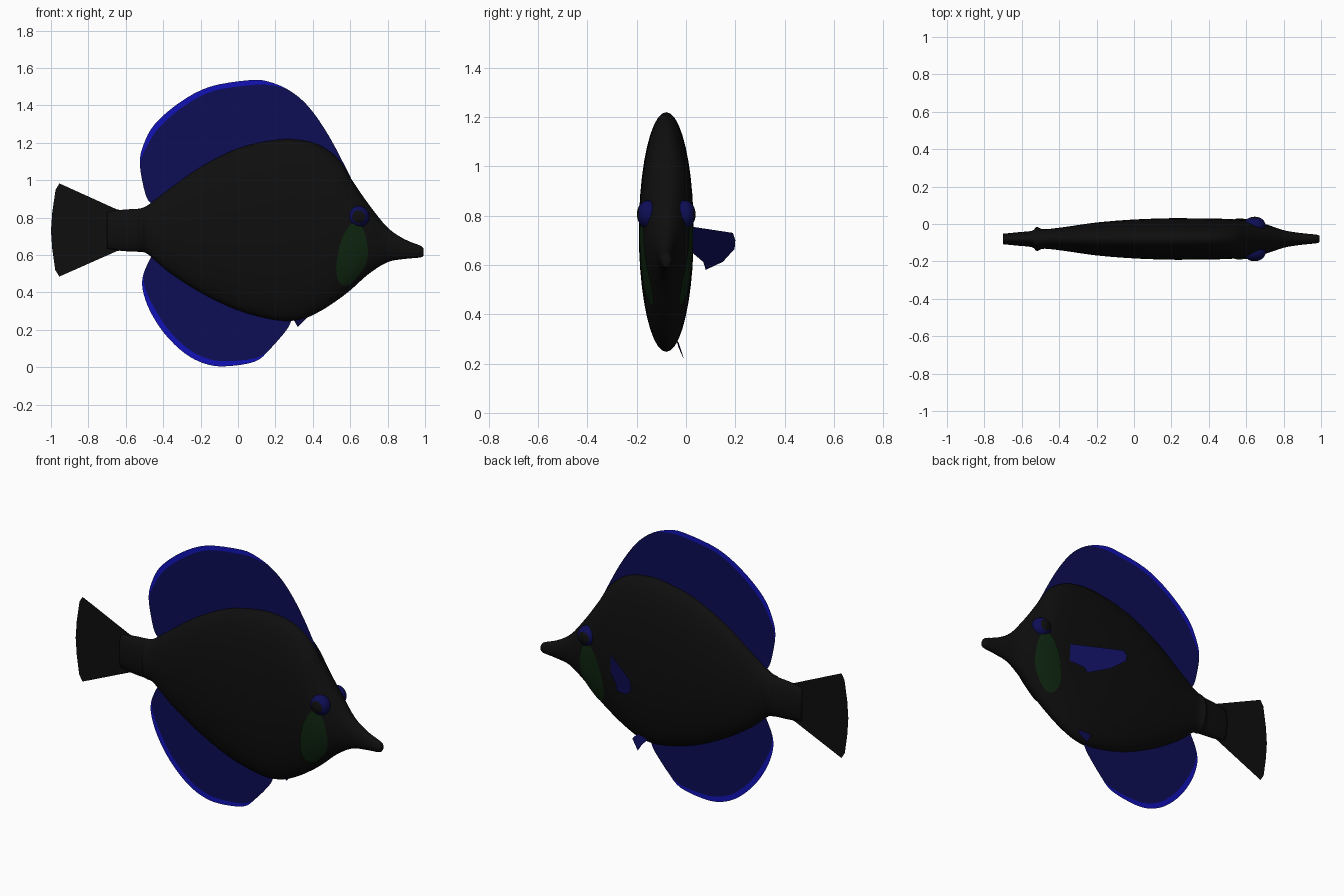
import bpy, bmesh, math
from mathutils import Vector

if "Cube" in bpy.data.objects:
    bpy.data.objects.remove(bpy.data.objects["Cube"])

YC = -0.08  # the body's mid plane


def material(name, rgb):
    m = bpy.data.materials.new(name)
    m.diffuse_color = (*rgb, 1)
    m.use_nodes = True
    m.node_tree.nodes["Principled BSDF"].inputs["Base Color"].default_value = m.diffuse_color
    return m


BLACK = material("black", (0.0045, 0.0045, 0.0045))
NAVY = material("navy fin", (0.004, 0.004, 0.09))
BLUE = material("bright blue edge", (0.006, 0.006, 0.48))
GREEN = material("dark green", (0.0045, 0.019, 0.005))


def build(name, verts, faces, mats, idx=None, smooth=False):
    me = bpy.data.meshes.new(name)
    me.from_pydata(verts, [], faces)
    for m in mats:
        me.materials.append(m)
    for i, p in enumerate(me.polygons):
        p.material_index = idx[i] if idx else 0
        p.use_smooth = smooth
    ob = bpy.data.objects.new(name, me)
    bpy.context.collection.objects.link(ob)
    return ob


def spline(pts, n, closed=False):
    """Catmull-Rom through the key rows, n samples per span."""
    p = [Vector(q) for q in pts]
    k, out = len(p), []
    for i in range(k if closed else k - 1):
        if closed:
            a, b, c, d = (p[(i + j) % k] for j in (-1, 0, 1, 2))
        else:
            a, b, c, d = p[max(i - 1, 0)], p[i], p[i + 1], p[min(i + 2, k - 1)]
        for s in range(n):
            t = s / n
            out.append(0.5 * (2 * b + (c - a) * t + (2 * a - 5 * b + 4 * c - d) * t * t
                              + (3 * b - a - 3 * c + d) * t ** 3))
    if not closed:
        out.append(p[-1])
    return out


# Body: x, top z, bottom z, half width
ROWS = spline([
    (-0.70, 0.83, 0.635, 0.028), (-0.62, 0.842, 0.622, 0.036), (-0.545, 0.847, 0.618, 0.044),
    (-0.52, 0.85, 0.616, 0.064), (-0.48, 0.868, 0.603, 0.052), (-0.37, 0.95, 0.51, 0.064),
    (-0.20, 1.07, 0.40, 0.088), (0.0, 1.17, 0.305, 0.104), (0.20, 1.215, 0.253, 0.111),
    (0.33, 1.215, 0.254, 0.11), (0.44, 1.185, 0.30, 0.109), (0.54, 1.11, 0.365, 0.105),
    (0.61, 1.0, 0.42, 0.099), (0.70, 0.87, 0.50, 0.08), (0.80, 0.747, 0.562, 0.047),
    (0.89, 0.685, 0.579, 0.032), (0.975, 0.65, 0.587, 0.023), (0.992, 0.635, 0.598, 0.016)], 4)


def section(x):
    for a, b in zip(ROWS, ROWS[1:]):
        if a[0] <= x <= b[0]:
            return a.lerp(b, (x - a[0]) / max(b[0] - a[0], 1e-6))
    return ROWS[-1]


def half_width(x, z):
    _, t, b, w = section(x)
    r = (z - (t + b) / 2) / ((t - b) / 2)
    return w * math.sqrt(max(0, 1 - r * r))


N = 40
verts, faces = [], []
for x, t, b, w in ROWS:
    for k in range(N):
        a = 2 * math.pi * k / N
        verts.append((x, YC + w * math.cos(a), (t + b) / 2 + (t - b) / 2 * math.sin(a)))
for i in range(len(ROWS) - 1):
    for k in range(N):
        q = (k + 1) % N
        faces.append((i * N + k, i * N + q, (i + 1) * N + q, (i + 1) * N + k))
faces.append(tuple(range(N))[::-1])
faces.append(tuple(range(len(verts) - N, len(verts))))
build("body", verts, faces, [BLACK], smooth=True)


# Median fins: thin sheets, key rows are x, z, width of the bright edge
def median_fin(name, keys, x0, x1, row, inset):
    out = spline(keys, 4)
    n, verts, faces, idx = len(out), [], [], []
    for i, (x, z, w) in enumerate(out):
        bx = x0 + (x1 - x0) * i / (n - 1)
        outer = Vector((x, YC, z))
        base = Vector((bx, YC, section(bx)[row] + inset))
        inner = outer + (base - outer).normalized() * max(w, 0.0005)
        verts += [outer, inner, base]
    for i in range(n - 1):
        a, b = 3 * i, 3 * i + 3
        faces += [(a, b, b + 1, a + 1), (a + 1, b + 1, b + 2, a + 2)]
        idx += [0 if max(out[i][2], out[i + 1][2]) > 0.003 else 1, 1]
    build(name, verts, faces, [BLUE, NAVY], idx)


median_fin("dorsal_fin", [
    (-0.465, 0.875, 0), (-0.495, 0.925, 0), (-0.525, 1.085, 0.004), (-0.505, 1.19, 0.02),
    (-0.445, 1.30, 0.03), (-0.31, 1.417, 0.03), (-0.15, 1.50, 0.028), (0.06, 1.535, 0.028),
    (0.16, 1.528, 0.02), (0.275, 1.48, 0), (0.38, 1.39, 0), (0.49, 1.23, 0),
    (0.605, 1.01, 0)], -0.44, 0.60, 1, -0.03)
median_fin("anal_fin", [
    (-0.465, 0.59, 0), (-0.505, 0.50, 0.003), (-0.51, 0.417, 0.015), (-0.47, 0.30, 0.028),
    (-0.39, 0.176, 0.03), (-0.285, 0.075, 0.03), (-0.18, 0.02, 0.03), (-0.07, 0.005, 0.028),
    (0.09, 0.03, 0.018), (0.17, 0.096, 0), (0.26, 0.20, 0), (0.285, 0.25, 0)],
    -0.44, 0.27, 2, 0.03)

# Tail fin: fan sheet from the tail root
edge = [(-0.955, 0.983), (-0.975, 0.95), (-0.993, 0.83), (-1.0, 0.73),
        (-0.993, 0.63), (-0.977, 0.52), (-0.955, 0.485)]
outline = edge + [(-0.65, 0.62), (-0.60, 0.63), (-0.60, 0.835), (-0.65, 0.845)]
build("tail_fin", [(x, YC, z) for x, z in outline], [tuple(range(len(outline)))], [BLACK])

# Cheek patches: plates that follow the body side
cheek = spline([(0.605, 0.765), (0.66, 0.755), (0.693, 0.65), (0.68, 0.545),
                (0.60, 0.445), (0.545, 0.45), (0.525, 0.53), (0.55, 0.67)], 4, True)
for name, s in (("left_cheek", -1), ("right_cheek", 1)):
    c, rings, n = Vector((0.612, 0.60)), 5, len(cheek)
    verts = [(c.x, YC + s * (half_width(*c) + 0.006), c.y)]
    for r in range(1, rings + 1):
        for p in cheek:
            q = c.lerp(p, r / rings)
            verts.append((q.x, YC + s * (half_width(*q) + 0.006), q.y))
    faces = [(0, 1 + k, 1 + (k + 1) % n) for k in range(n)]
    for r in range(rings - 1):
        for k in range(n):
            a, b = 1 + r * n, 1 + (r + 1) * n
            faces.append((a + k, b + k, b + (k + 1) % n, a + (k + 1) % n))
    if s > 0:
        faces = [f[::-1] for f in faces]
    build(name, verts, faces, [GREEN], smooth=True)

# Eyes: flattened balls with a black pupil cap
for name, s in (("left_eye", -1), ("right_eye", 1)):
    bm = bmesh.new()
    bmesh.ops.create_uvsphere(bm, u_segments=24, v_segments=20, radius=1)
    for f in bm.faces:
        f.smooth = True
        f.material_index = 1 if f.calc_center_median().z > 0.79 else 0
    me = bpy.data.meshes.new(name)
    bm.to_mesh(me)
    bm.free()
    me.materials.append(NAVY)
    me.materials.append(BLACK)
    ob = bpy.data.objects.new(name, me)
    ob.location = (0.645, YC + s * 0.073, 0.805)
    ob.rotation_euler = (-s * math.pi / 2, 0, 0)
    ob.scale = (0.058, 0.058, 0.046)
    bpy.context.collection.objects.link(ob)

# Pectoral fin: slanted sheet on the far side only (y, z)
pec = [(0.025, 0.755), (0.11, 0.742), (0.19, 0.73), (0.20, 0.70), (0.197, 0.665),
       (0.15, 0.613), (0.08, 0.58), (0.07, 0.612), (0.025, 0.65)]
build("pectoral_fin", [(0.46 - 1.47 * (y - 0.035), y, z) for y, z in pec],
      [tuple(range(len(pec)))], [NAVY])

# Pelvic fin: small sheet under the belly
build("pelvic_fin", [(0.27, -0.03, 0.285), (0.30, -0.018, 0.25), (0.32, -0.008, 0.215),
                     (0.37, -0.03, 0.265), (0.34, -0.04, 0.30)], [(0, 1, 2, 3, 4)], [NAVY])
